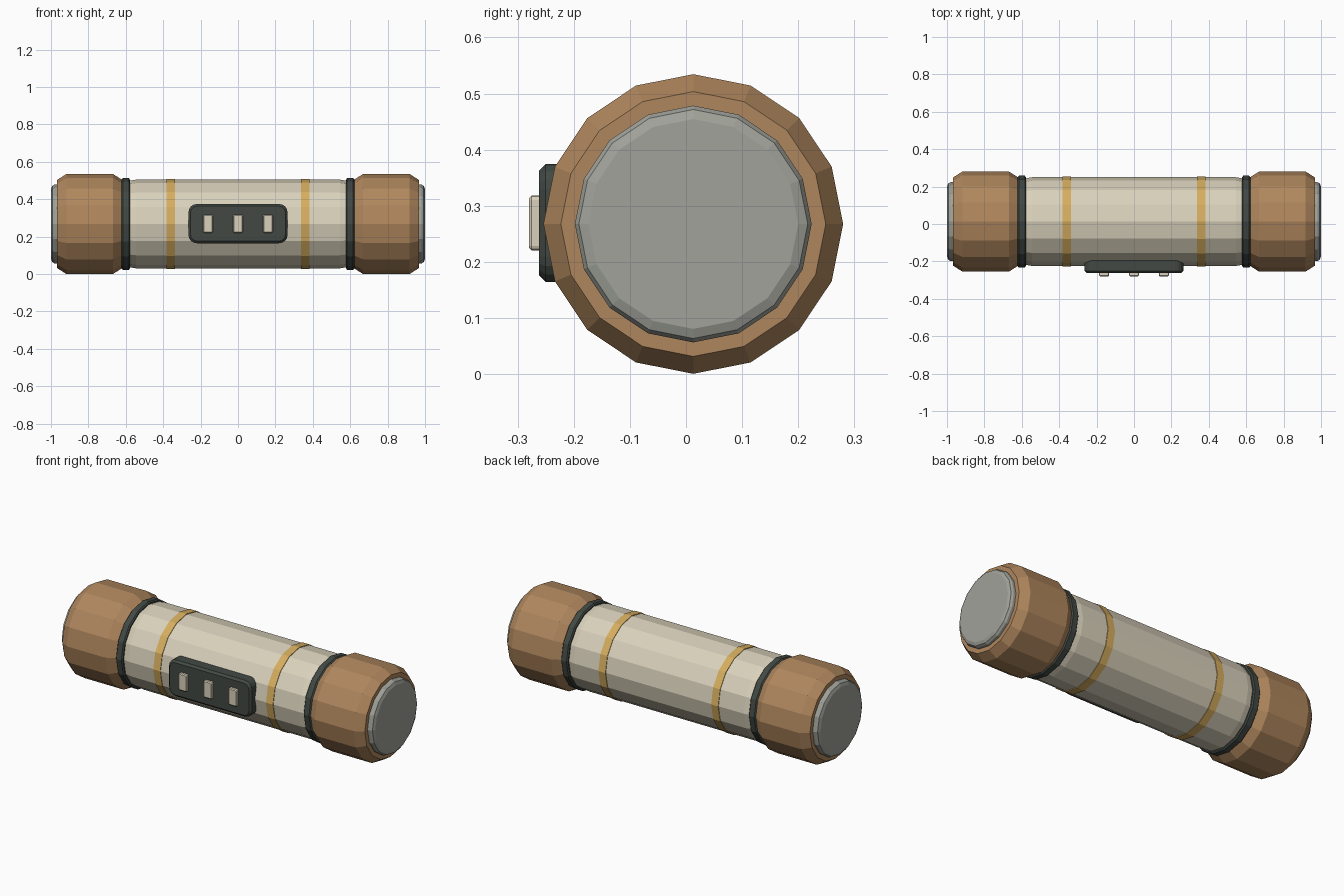
import bpy, bmesh, math

if "Cube" in bpy.data.objects:
    bpy.data.objects.remove(bpy.data.objects["Cube"])

CY, CZ, SIDES = 0.013, 0.2675, 16


def material(name, rgb):
    m = bpy.data.materials.new(name)
    m.diffuse_color = (*rgb, 1)
    m.use_nodes = True
    m.node_tree.nodes["Principled BSDF"].inputs["Base Color"].default_value = m.diffuse_color
    return m


COPPER = material("copper brown", (0.43, 0.24, 0.11))
CREAM = material("cream", (0.70, 0.64, 0.50))
GOLD = material("gold", (0.67, 0.42, 0.115))
DARK = material("dark green grey", (0.054, 0.066, 0.056))
GREY = material("grey", (0.35, 0.36, 0.32))


def finish(name, bm, mat):
    bmesh.ops.recalc_face_normals(bm, faces=bm.faces[:])
    me = bpy.data.meshes.new(name)
    bm.to_mesh(me)
    bm.free()
    me.materials.append(mat)
    ob = bpy.data.objects.new(name, me)
    bpy.context.collection.objects.link(ob)
    return ob


def lathe(name, profile, mat):
    """Closed solid turned about the x axis from (x, radius) pairs."""
    bm = bmesh.new()
    rings = []
    for x, r in profile:
        rings.append([bm.verts.new((x, CY + r * math.cos(a), CZ + r * math.sin(a)))
                      for a in (2 * math.pi * i / SIDES for i in range(SIDES))])
    for a, b in zip(rings, rings[1:]):
        for i in range(SIDES):
            j = (i + 1) % SIDES
            bm.faces.new((a[i], a[j], b[j], b[i]))
    bm.faces.new(rings[0])
    bm.faces.new(rings[-1])
    return finish(name, bm, mat)


def rounded_plate(name, x, w, h, y_front, y_back, corner, bevel, mat, steps=4):
    """Rounded rectangle facing -y with a chamfered front edge."""
    bm = bmesh.new()
    rings = []
    for y, inset in ((y_back, 0), (y_front + bevel, 0), (y_front, bevel)):
        ring = []
        for q, (sx, sz) in enumerate(((1, 1), (-1, 1), (-1, -1), (1, -1))):
            for k in range(steps + 1):
                a = math.pi / 2 * (q + k / steps)
                r = corner - inset
                ring.append(bm.verts.new((x + sx * (w / 2 - corner) + r * math.cos(a), y,
                                          CZ + 0.002 + sz * (h / 2 - corner) + r * math.sin(a))))
        rings.append(ring)
    n = len(rings[0])
    for a, b in zip(rings, rings[1:]):
        for i in range(n):
            j = (i + 1) % n
            bm.faces.new((a[i], a[j], b[j], b[i]))
    bm.faces.new(rings[0])
    bm.faces.new(rings[-1])
    return finish(name, bm, mat)


# main tube with softened ends
half = [(0.545, 0.237), (0.575, 0.232), (0.6, 0.222), (0.62, 0.2)]
lathe("body_tube", [(-x, r) for x, r in reversed(half)] + half, CREAM)

# mirrored end parts
for side, s in (("left", -1), ("right", 1)):
    def turned(part, profile, mat):
        lathe(f"{side}_{part}", [(s * x, r) for x, r in profile], mat)
    turned("gold_band", [(0.338, 0.2405), (0.383, 0.2405)], GOLD)
    turned("seal_ring", [(0.578, 0.238), (0.584, 0.245), (0.616, 0.245), (0.622, 0.238)], DARK)
    turned("end_cap", [(0.619, 0.236), (0.668, 0.267), (0.918, 0.267), (0.967, 0.236)], COPPER)
    turned("end_disc", [(0.94, 0.211), (0.981, 0.211), (0.993, 0.204), (1.0, 0.187)], GREY)

# control panel and its buttons
rounded_plate("control_panel", 0, 0.53, 0.21, -0.262, -0.19, 0.045, 0.012, DARK)
for i, x in enumerate((-0.16, 0, 0.16)):
    rounded_plate(f"button_{i + 1}", x, 0.054, 0.098, -0.28, -0.25, 0.008, 0.005, CREAM, 2)
